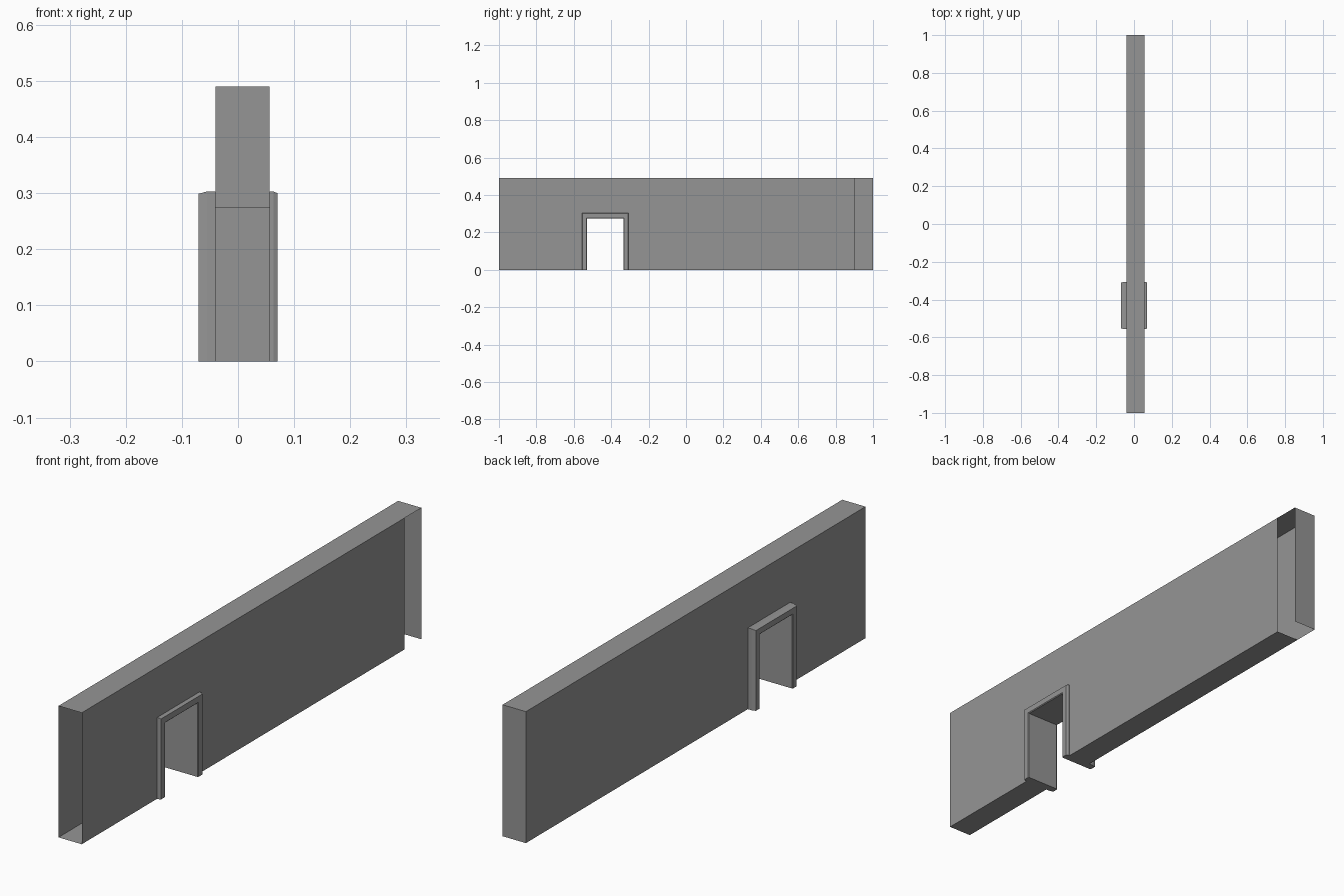
import bpy

if "Cube" in bpy.data.objects:
    bpy.data.objects.remove(bpy.data.objects["Cube"])

X0, X1, H = -0.04, 0.056, 0.49          # wall thickness and height
D0, D1, DH = -0.528, -0.335, 0.275      # door opening
GAP_Y = 0.9                             # right skin and floor stop here

grey = bpy.data.materials.new("dark_grey")
grey.diffuse_color = (0.3, 0.3, 0.3, 1)
grey.use_nodes = True
grey.node_tree.nodes["Principled BSDF"].inputs["Base Color"].default_value = grey.diffuse_color


def make_object(name, faces):
    """Build a mesh object from a list of faces given as point lists, welding shared points."""
    verts, index, polys = [], {}, []
    for face in faces:
        poly = []
        for p in face:
            key = tuple(round(c, 5) for c in p)
            if key not in index:
                index[key] = len(verts)
                verts.append(key)
            poly.append(index[key])
        polys.append(poly)
    mesh = bpy.data.meshes.new(name)
    mesh.from_pydata(verts, [], polys)
    mesh.materials.append(grey)
    obj = bpy.data.objects.new(name, mesh)
    bpy.context.collection.objects.link(obj)
    return obj


def side(x, end):
    """Wall skin with the doorway notch."""
    outline = [(-1, 0), (D0, 0), (D0, DH), (D1, DH), (D1, 0), (end, 0), (end, H), (-1, H)]
    return [(x, y, z) for y, z in outline]


def floor(y0, y1):
    return [(X0, y0, 0), (X0, y1, 0), (X1, y1, 0), (X1, y0, 0)]


def doorway(offset):
    """Path of the door surround, pushed outward by offset."""
    return [(D0 - offset, 0), (D0 - offset, DH + offset),
            (D1 + offset, DH + offset), (D1 + offset, 0)]


def sweep(profile):
    """Faces of an (x, offset) profile carried around the doorway."""
    faces = []
    for (xa, oa), (xb, ob) in zip(profile, profile[1:]):
        a, b = doorway(oa), doorway(ob)
        for i in range(3):
            faces.append([(xa, *a[i]), (xa, *a[i + 1]), (xb, *b[i + 1]), (xb, *b[i])])
    return faces


# Hollow wall: open front end, closed back end
make_object("wall", [
    side(X1, GAP_Y),
    side(X0, 1)[::-1],
    [(X0, -1, H), (X1, -1, H), (X1, 1, H), (X0, 1, H)],
    [(X1, 1, 0), (X0, 1, 0), (X0, 1, H), (X1, 1, H)],
    floor(-1, D0),
    floor(D1, GAP_Y),
])

# Lining through the doorway
make_object("door_lining", sweep([(X0, 0), (X1, 0)]))

# Casings on both sides of the wall, with gently sloped outer edges
casings = {
    "left_casing": [(X0, 0), (-0.067, 0), (-0.07, 0.003), (-0.07, 0.024),
                    (-0.055, 0.028), (X0, 0.028)],
    "right_casing": [(X1, 0.028), (0.063, 0.028), (0.07, 0.025), (0.07, 0.003),
                     (0.067, 0), (X1, 0)],
}
for name, profile in casings.items():
    faces = [f[::-1] for f in sweep(profile)]
    feet = [[(x, D0 - o, 0) for x, o in profile],
            [(x, D1 + o, 0) for x, o in profile][::-1]]
    make_object(name, faces + feet)
